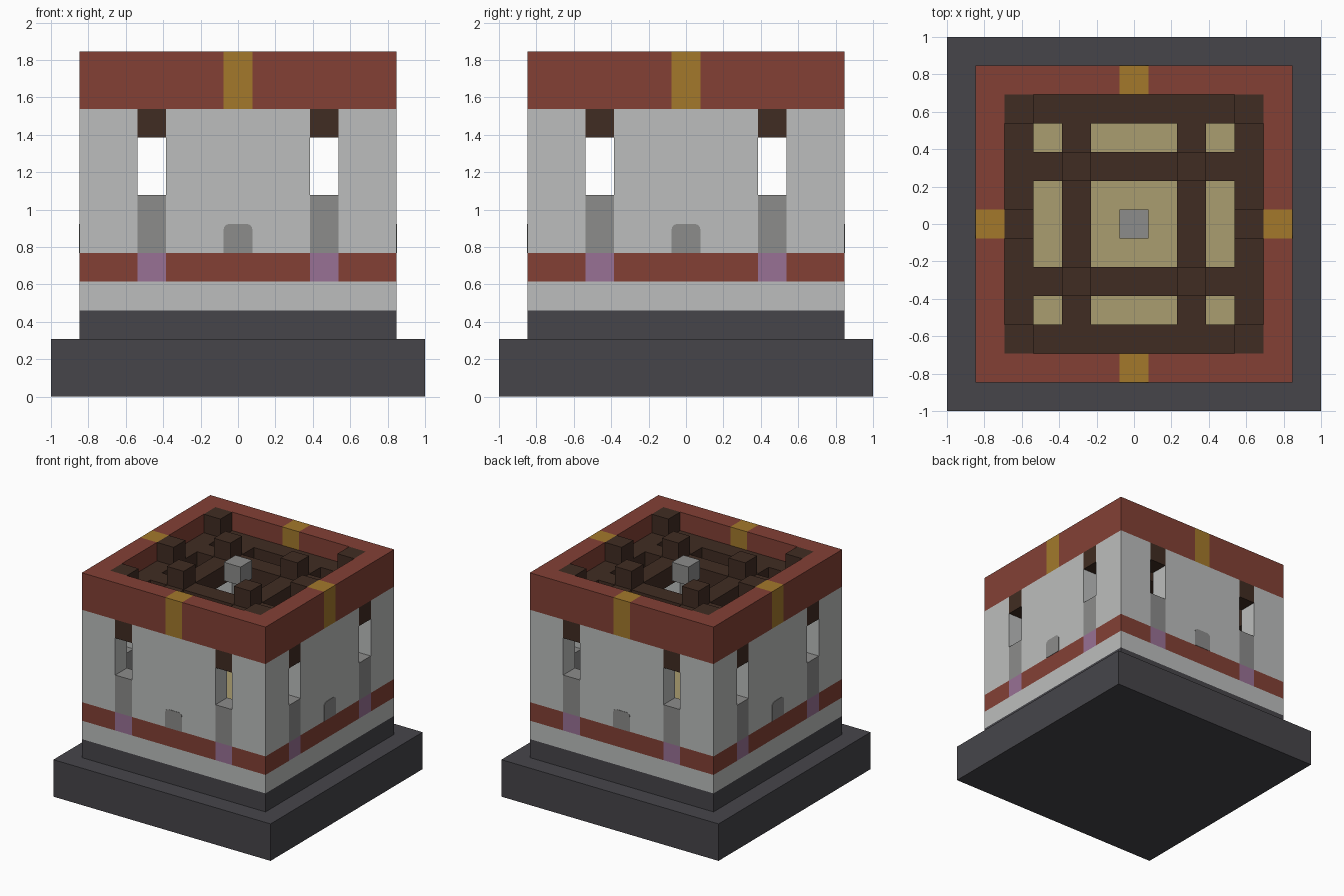
import bpy, bmesh, math
from mathutils import Matrix, Vector

if "Cube" in bpy.data.objects:
    bpy.data.objects.remove(bpy.data.objects["Cube"])

U = 2 / 13  # one building block
SIDES = ("front", "left", "back", "right")


def material(name, rgb):
    lin = [((c / 255 + 0.055) / 1.055) ** 2.4 for c in rgb] + [1]
    m = bpy.data.materials.new(name)
    m.use_nodes = True
    m.diffuse_color = lin
    m.node_tree.nodes["Principled BSDF"].inputs["Base Color"].default_value = lin
    return m


SLATE = material("dark slate", (70, 69, 74))
PALE = material("pale stone", (188, 190, 189))
GREY = material("grey stone", (140, 140, 139))
RED = material("brick red", (131, 64, 53))
GOLD = material("gold", (163, 121, 43))
BROWN = material("dark wood", (64, 44, 34))
PURPLE = material("purple", (153, 113, 149))
TAN = material("tan floor", (170, 157, 112))


def finish(bm, name, mat, turn=0):
    bm.transform(Matrix.Rotation(turn * math.pi / 2, 4, "Z"))
    bmesh.ops.recalc_face_normals(bm, faces=bm.faces)
    me = bpy.data.meshes.new(name)
    bm.to_mesh(me)
    bm.free()
    me.materials.append(mat)
    ob = bpy.data.objects.new(name, me)
    bpy.context.collection.objects.link(ob)
    return ob


def box(name, mat, x, y, z, turn=0):
    """Box between pairs of limits, counted in blocks."""
    bm = bmesh.new()
    bmesh.ops.create_cube(bm, size=1)
    for v in bm.verts:
        v.co = Vector([U * r[0 if c < 0 else 1] for r, c in zip((x, y, z), v.co)])
    return finish(bm, name, mat, turn)


def arch(name, mat, turn):
    """Thin plate with rounded upper corners on the wall face."""
    pts = [(-0.5, 5), (0.5, 5)]
    for side, start in ((1, 0), (-1, 90)):
        for k in range(5):
            a = math.radians(start + k * 22.5)
            pts.append((side * 0.3 + 0.2 * math.cos(a), 5.8 + 0.2 * math.sin(a)))
    bm = bmesh.new()
    face = bm.faces.new([bm.verts.new((px * U, -5.52 * U, pz * U)) for px, pz in pts])
    ext = bmesh.ops.extrude_face_region(bm, geom=[face])
    moved = [v for v in ext["geom"] if isinstance(v, bmesh.types.BMVert)]
    bmesh.ops.translate(bm, verts=moved, vec=(0, 0.03 * U, 0))
    finish(bm, name, mat, turn)


# Stepped base and floor
box("foundation", SLATE, (-6.5, 6.5), (-6.5, 6.5), (0, 2))
box("plinth", SLATE, (-5.5, 5.5), (-5.5, 5.5), (2, 3))
box("lower_wall", PALE, (-5.5, 5.5), (-5.5, 5.5), (3, 4))
box("floor", TAN, (-4.5, 4.5), (-4.5, 4.5), (4, 5))

for turn, side in enumerate(SIDES):
    wall = (-5.5, -4.5)
    # Wall panels and red band between the window columns
    panels = {"outer": (-5.5, -3.5), "middle": (-2.5, 2.5), "corner": (3.5, 4.5)}
    for part, x in panels.items():
        box(f"{side}_{part}_band", RED, x, wall, (4, 5), turn)
        box(f"{side}_{part}_wall", PALE, x, wall, (5, 10), turn)
    # Window columns: purple foot, grey stone, opening, wooden lintel
    for c, part in ((-3, "a"), (3, "b")):
        x = (c - 0.5, c + 0.5)
        box(f"{side}_column_foot_{part}", PURPLE, x, wall, (4, 5), turn)
        box(f"{side}_column_{part}", GREY, x, wall, (5, 7), turn)
        box(f"{side}_lintel_{part}", BROWN, x, wall, (9, 10), turn)
    arch(f"{side}_arch", GREY, turn)
    # Parapet with a gold centre block
    box(f"{side}_parapet_a", RED, (-5.5, -0.5), wall, (10, 12), turn)
    box(f"{side}_parapet_gold", GOLD, (-0.5, 0.5), wall, (10, 12), turn)
    box(f"{side}_parapet_b", RED, (0.5, 4.5), wall, (10, 12), turn)
    # Wooden ring inside the parapet, with corner posts
    box(f"{side}_ring_beam", BROWN, (-4.5, 3.5), (-4.5, -3.5), (10, 11), turn)
    box(f"{side}_corner_post", BROWN, (-4.5, -3.5), (-4.5, -3.5), (11, 12), turn)
    # Posts where the roof beams cross
    box(f"{side}_crossing_post", BROWN, (-2.5, -1.5), (-2.5, -1.5), (11, 12), turn)
    if side in ("left", "right"):
        box(f"{side}_middle_post", BROWN, (-0.5, 0.5), (-4.5, -3.5), (11, 12), turn)

# Crossing roof beams
for c, part in ((-2, "a"), (2, "b")):
    lane = (c - 0.5, c + 0.5)
    box(f"long_beam_{part}", BROWN, lane, (-3.5, 3.5), (10, 11))
    for n, x in enumerate(((-3.5, -2.5), (-1.5, 1.5), (2.5, 3.5))):
        box(f"cross_beam_{part}_{n}", BROWN, x, lane, (10, 11))

# Stone block at the centre of the roof
box("centre_block", GREY, (-0.5, 0.5), (-0.5, 0.5), (11, 12))
